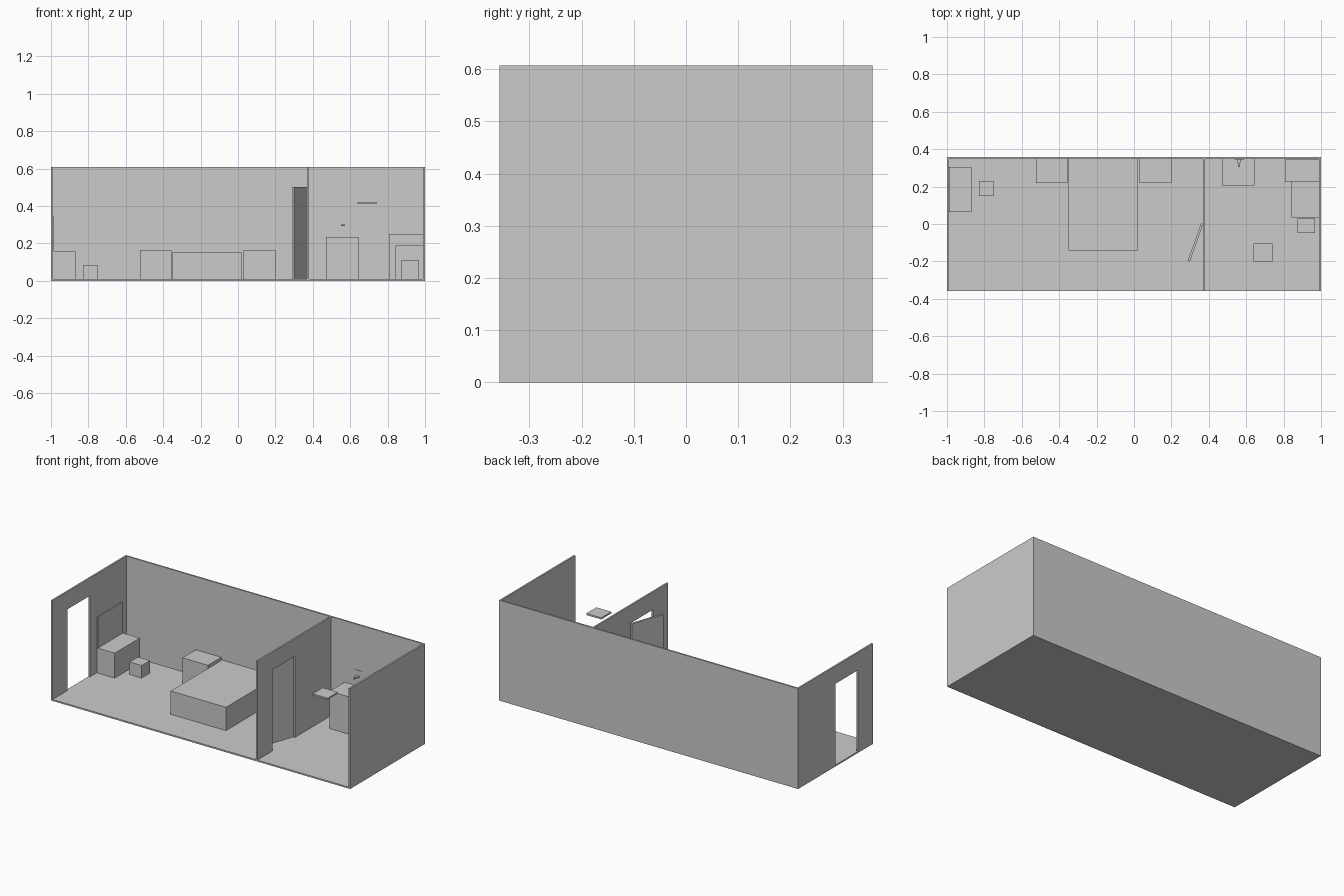
import bpy, bmesh, math
from mathutils import Matrix, Vector

if "Cube" in bpy.data.objects:
    bpy.data.objects.remove(bpy.data.objects["Cube"])

X, Y, H, T, F = 1.0, 0.357, 0.607, 0.01, 0.009   # half sizes, wall height, wall and floor thickness
YB = Y - T                                       # inner face of back wall


def add_object(name, bm):
    mesh = bpy.data.meshes.new(name)
    bm.to_mesh(mesh)
    bm.free()
    obj = bpy.data.objects.new(name, mesh)
    bpy.context.collection.objects.link(obj)
    return obj


def box(name, x0, x1, y0, y1, z0, z1):
    bm = bmesh.new()
    centre = Vector((x0 + x1, y0 + y1, z0 + z1)) / 2
    size = Matrix.Diagonal((x1 - x0, y1 - y0, z1 - z0, 1))
    bmesh.ops.create_cube(bm, size=1, matrix=Matrix.Translation(centre) @ size)
    return add_object(name, bm)


def door_wall(name, x0):
    # side profile with a doorway notch, extruded by the wall thickness
    profile = [(-Y, F), (-0.215, F), (-0.215, 0.5), (0, 0.5), (0, F), (Y, F), (Y, H), (-Y, H)]
    bm = bmesh.new()
    face = bm.faces.new([bm.verts.new((x0, y, z)) for y, z in profile])
    new = bmesh.ops.extrude_face_region(bm, geom=[face])["geom"]
    verts = [v for v in new if isinstance(v, bmesh.types.BMVert)]
    bmesh.ops.translate(bm, verts=verts, vec=(T, 0, 0))
    bmesh.ops.recalc_face_normals(bm, faces=bm.faces)
    return add_object(name, bm)


# shell of the two rooms
box("floor", -X, X, -Y, Y, 0, F)
door_wall("left_wall", -X)
door_wall("partition_wall", 0.37)
box("right_wall", X - T, X, -Y, Y, F, H)
box("bedroom_back_wall", -X + T, 0.37, YB, Y, F, H)
box("bathroom_back_wall", 0.38, X - T, YB, Y, F, H)

# door leaf standing ajar, hinged at its own origin
door = box("door_leaf", -0.012, 0, -0.212, 0, F + 0.001, 0.5)
door.location = (0.37, 0, 0)
door.rotation_euler.z = math.radians(-19.5)

# bedroom furniture
box("dresser", -X + T, -0.87, 0.065, 0.305, F, 0.16)
box("dresser_mirror", -X + T, -0.983, 0.067, 0.303, 0.16, 0.347)
box("stool", -0.83, -0.75, 0.15, 0.23, F, 0.085)
box("bed", -0.35, 0.02, -0.143, YB, F, 0.15)
for side, x in (("left", -0.525), ("right", 0.03)):
    box(side + "_nightstand", x, x + 0.17, 0.22, YB, F, 0.165)

# bathroom fittings
box("sink_cabinet", 0.47, 0.645, 0.205, YB, F, 0.235)
box("tap_plate", 0.537, 0.587, YB - 0.003, YB, 0.275, 0.332)
box("tap_body", 0.55, 0.573, 0.33, YB - 0.003, 0.293, 0.3)
box("tap_spout", 0.557, 0.566, 0.305, 0.33, 0.293, 0.3)
box("shower_head", 0.64, 0.74, -0.2, -0.105, 0.41, 0.42)
box("tall_unit", 0.807, X - T, 0.225, YB - 0.003, F, 0.25)
box("low_unit", 0.843, X - T, 0.035, 0.225, F, 0.188)
box("bin", 0.875, 0.967, -0.048, 0.03, F, 0.11)
